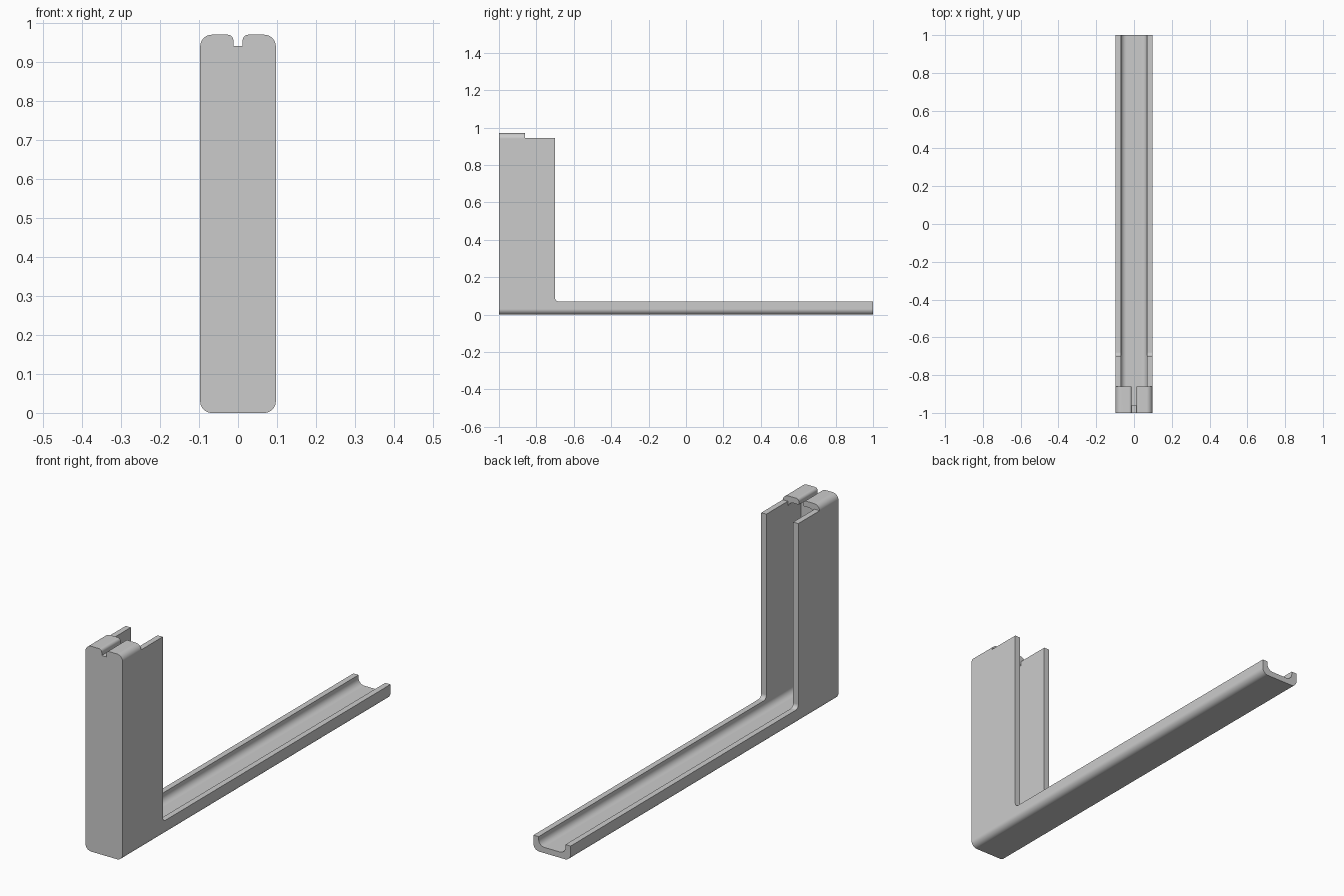
import bpy
import bmesh
from math import sin, cos, pi, radians
from mathutils import Vector

if "Cube" in bpy.data.objects:
    bpy.data.objects.remove(bpy.data.objects["Cube"], do_unlink=True)

HALF_W, HEIGHT, INNER, WALL = 0.097, 0.97, 0.07, 0.027
LIP_Y, POST_Y, SIDE_TOP, RAIL_TOP = -0.86, -0.70, 0.944, 0.07
RADIUS, STEPS = 0.03, 10


def arc(cx, cz, r, start, end):
    """Points on an arc, angles in degrees."""
    angles = [radians(start + (end - start) * i / STEPS) for i in range(STEPS + 1)]
    return [(cx + r * cos(a), cz + r * sin(a)) for a in angles]


def rounded_bottom(half, z, r):
    return arc(-half + r, z + r, r, 180, 270) + arc(half - r, z + r, r, 270, 360)


def rounded_box(half, z0, z1, r):
    return (rounded_bottom(half, z0, r) + arc(half - r, z1 - r, r, 0, 90)
            + arc(-half + r, z1 - r, r, 90, 180))


def extrude(name, profile, start, end, along_y=True):
    """Extrude an (x, z) profile along y, or a (y, z) profile along x."""
    bm = bmesh.new()
    verts = [bm.verts.new((u, start, v) if along_y else (start, u, v)) for u, v in profile]
    face = bm.faces.new(verts)
    made = bmesh.ops.extrude_face_region(bm, geom=[face])["geom"]
    d = end - start
    bmesh.ops.translate(bm, vec=Vector((0, d, 0) if along_y else (d, 0, 0)),
                        verts=[g for g in made if isinstance(g, bmesh.types.BMVert)])
    bmesh.ops.recalc_face_normals(bm, faces=bm.faces)
    mesh = bpy.data.meshes.new(name)
    bm.to_mesh(mesh)
    bm.free()
    obj = bpy.data.objects.new(name, mesh)
    bpy.context.collection.objects.link(obj)
    return obj


# Outer block with rounded long edges
bracket = extrude("channel_bracket", rounded_box(HALF_W, 0, HEIGHT, RADIUS), -1, 1)

# Side outline: upright post, stepped top and low rail
outline = ([(LIP_Y, 1.2), (LIP_Y, SIDE_TOP), (POST_Y, SIDE_TOP)]
           + arc(POST_Y + 0.02, RAIL_TOP + 0.02, 0.02, 180, 270)
           + [(1.2, RAIL_TOP), (1.2, 1.2)])
# Open channel, closed hollow under the lip, and flared slot in the lip
channel = rounded_bottom(INNER, WALL, RADIUS) + [(INNER, 1.2), (-INNER, 1.2)]
slot_w, flare = 0.012, 0.014
slot = ([(-slot_w, 0.941), (slot_w, 0.941)]
        + arc(slot_w + flare, HEIGHT - flare, flare, 180, 90)
        + [(slot_w + flare, 1.1), (-slot_w - flare, 1.1)]
        + arc(-slot_w - flare, HEIGHT - flare, flare, 90, 0))

cutters = [
    extrude("outline_cutter", outline, -0.3, 0.3, along_y=False),
    extrude("hollow_cutter", rounded_box(INNER, WALL, HEIGHT - WALL, RADIUS), -0.96, 1.2),
    extrude("channel_cutter", channel, LIP_Y, 1.2),
    extrude("slot_cutter", slot, -1.1, -0.8),
]

bpy.ops.object.select_all(action="DESELECT")
bpy.context.view_layer.objects.active = bracket
bracket.select_set(True)
for cutter in cutters:
    cutter.hide_render = True
    mod = bracket.modifiers.new(cutter.name, "BOOLEAN")
    mod.operation, mod.solver, mod.object = "DIFFERENCE", "EXACT", cutter
    bpy.ops.object.modifier_apply(modifier=mod.name)
    bpy.data.objects.remove(cutter, do_unlink=True)

# Plain grey finish
grey = bpy.data.materials.new("plain_grey")
grey.use_nodes = True
colour = (0.6, 0.6, 0.6, 1)
grey.diffuse_color = colour
grey.node_tree.nodes["Principled BSDF"].inputs["Base Color"].default_value = colour
bracket.data.materials.clear()
bracket.data.materials.append(grey)

# Smooth fillets with crisp edges and flat faces
bpy.ops.object.shade_smooth_by_angle(angle=radians(30))
weighted = bracket.modifiers.new("flat_faces", "WEIGHTED_NORMAL")
weighted.keep_sharp = True
